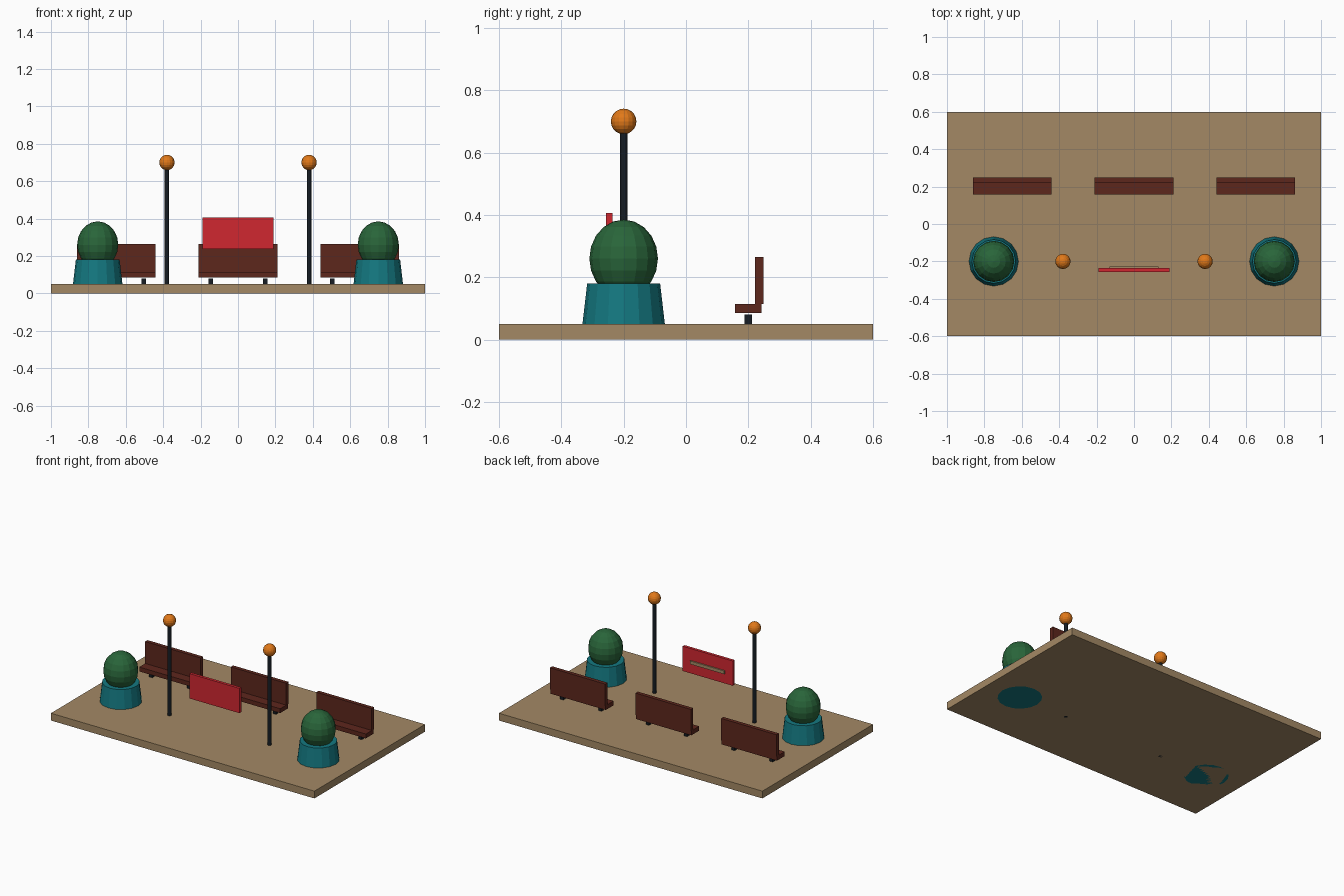
import bpy

if "Cube" in bpy.data.objects:
    bpy.data.objects.remove(bpy.data.objects["Cube"])


def material(name, rgb):
    m = bpy.data.materials.new(name)
    m.diffuse_color = (*rgb, 1)
    m.use_nodes = True
    m.node_tree.nodes["Principled BSDF"].inputs["Base Color"].default_value = m.diffuse_color
    return m


TAN = material("paving", (0.37, 0.25, 0.13))
WOOD = material("dark_wood", (0.11, 0.02, 0.012))
IRON = material("dark_iron", (0.008, 0.012, 0.017))
TEAL = material("teal_glaze", (0.007, 0.19, 0.22))
GREEN = material("foliage", (0.022, 0.13, 0.042))
ORANGE = material("lamp_glow", (0.75, 0.19, 0.01))
RED = material("red_panel", (0.63, 0.02, 0.03))


def finish(name, mat):
    ob = bpy.context.object
    ob.name = name
    ob.data.materials.append(mat)
    bpy.ops.object.transform_apply(location=False, rotation=False, scale=True)
    return ob


def box(name, loc, size, mat):
    bpy.ops.mesh.primitive_cube_add(size=1, location=loc)
    bpy.context.object.scale = size
    return finish(name, mat)


def cone(name, x, y, z0, z1, r0, r1, sides, mat):
    bpy.ops.mesh.primitive_cone_add(vertices=sides, radius1=r0, radius2=r1,
                                    depth=z1 - z0, location=(x, y, (z0 + z1) / 2))
    return finish(name, mat)


def ball(name, loc, radii, segs, rings, mat):
    bpy.ops.mesh.primitive_uv_sphere_add(segments=segs, ring_count=rings, radius=1, location=loc)
    bpy.context.object.scale = radii
    return finish(name, mat)


# Paved base
box("plaza_base", (0, 0, 0.025), (2, 1.2, 0.05), TAN)

# Row of three benches
for i, x in enumerate((-0.65, 0, 0.65), 1):
    box(f"bench_seat_{i}", (x, 0.2, 0.1), (0.42, 0.085, 0.03), WOOD)
    box(f"bench_back_{i}", (x, 0.235, 0.19), (0.42, 0.026, 0.15), WOOD)
    for side, dx in (("left", -0.145), ("right", 0.145)):
        box(f"bench_leg_{side}_{i}", (x + dx, 0.2, 0.065), (0.024, 0.024, 0.03), IRON)

# Planters and lamps, mirrored left and right
for side, s in (("left", -1), ("right", 1)):
    cone(f"planter_pot_{side}", s * 0.75, -0.2, 0, 0.18, 0.138, 0.117, 16, TEAL)
    ball(f"planter_shrub_{side}", (s * 0.75, -0.2, 0.26), (0.11, 0.11, 0.125), 16, 10, GREEN)
    cone(f"lamp_post_{side}", s * 0.38, -0.2, 0, 0.68, 0.012, 0.012, 12, IRON)
    ball(f"lamp_globe_{side}", (s * 0.38, -0.2, 0.70), (0.041, 0.041, 0.041), 16, 10, ORANGE)

# Sign panel with a raised strip on its back
box("sign_panel", (0, -0.246, 0.322), (0.38, 0.02, 0.17), RED)
box("sign_strip", (0, -0.233, 0.315), (0.26, 0.012, 0.022), TAN)
